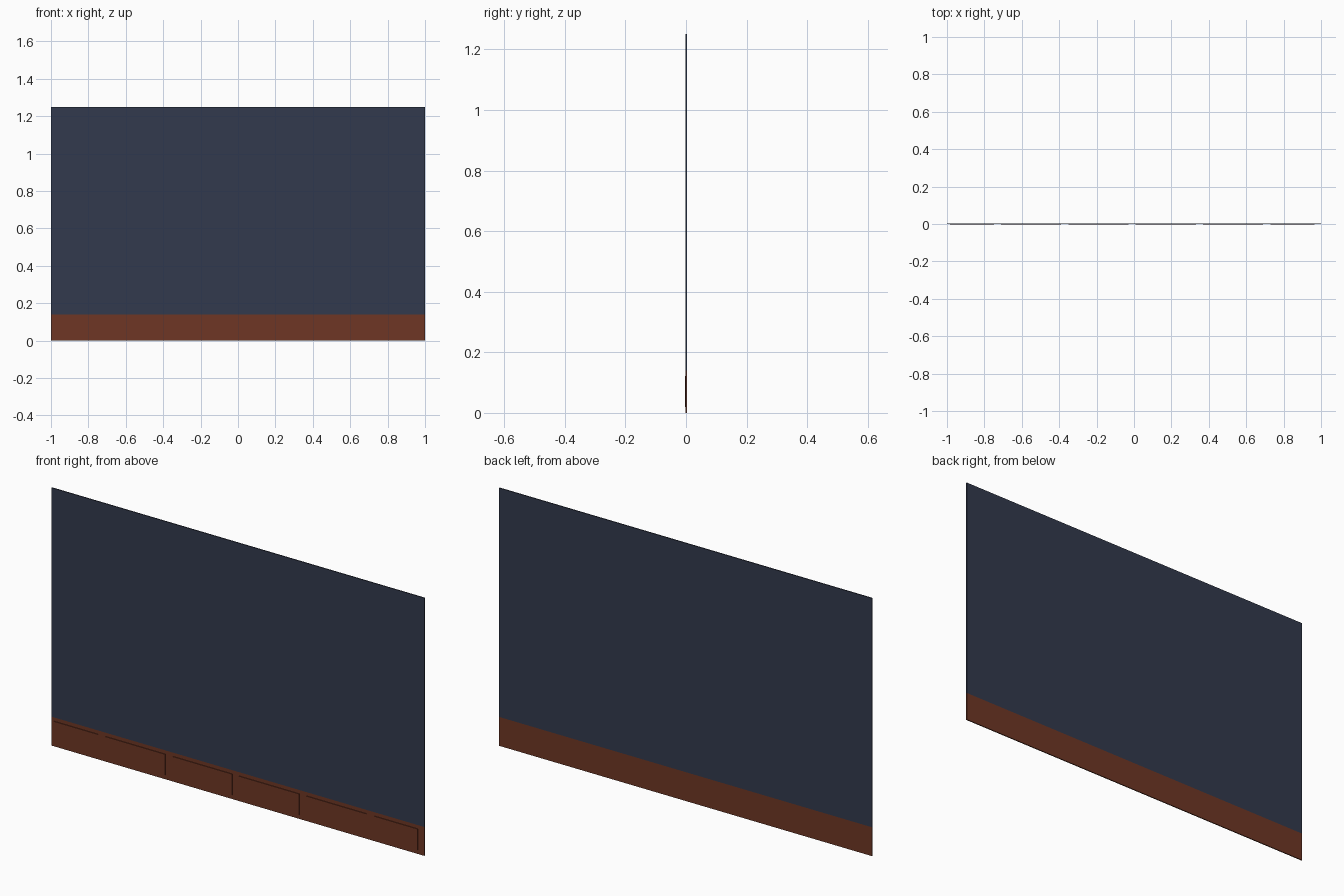
import bpy

if "Cube" in bpy.data.objects:
    bpy.data.objects.remove(bpy.data.objects["Cube"])


def material(name, rgb):
    m = bpy.data.materials.new(name)
    m.diffuse_color = (*rgb, 1)
    m.use_nodes = True
    m.node_tree.nodes["Principled BSDF"].inputs["Base Color"].default_value = m.diffuse_color
    return m


navy = material("navy_paint", (0.032, 0.042, 0.074))
brown = material("brown_wood", (0.156, 0.037, 0.018))


def box(name, x, y, z, mat):
    """Box from (min, max) pairs on each axis."""
    bpy.ops.mesh.primitive_cube_add(size=1)
    ob = bpy.context.object
    ob.name = name
    for v in ob.data.vertices:
        v.co = [r[0] if c < 0 else r[1] for c, r in zip(v.co, (x, y, z))]
    ob.data.materials.append(mat)
    return ob


# Thin wall and the skirting below it
WALL_Y = (-0.001, 0.004)
box("wall", (-1, 1), WALL_Y, (0.14, 1.25), navy)
box("skirting", (-1, 1), WALL_Y, (0, 0.14), brown)

# Raised panels along the front of the skirting, end ones cut short
PITCH, GAP = 0.36, 0.038
for i in range(6):
    left = max(-0.985, -1.071 + i * PITCH)
    right = min(0.966, -1.071 + (i + 1) * PITCH - GAP)
    box(f"skirting_panel_{i + 1}", (left, right), (-0.004, -0.001), (0.02, 0.122), brown)
